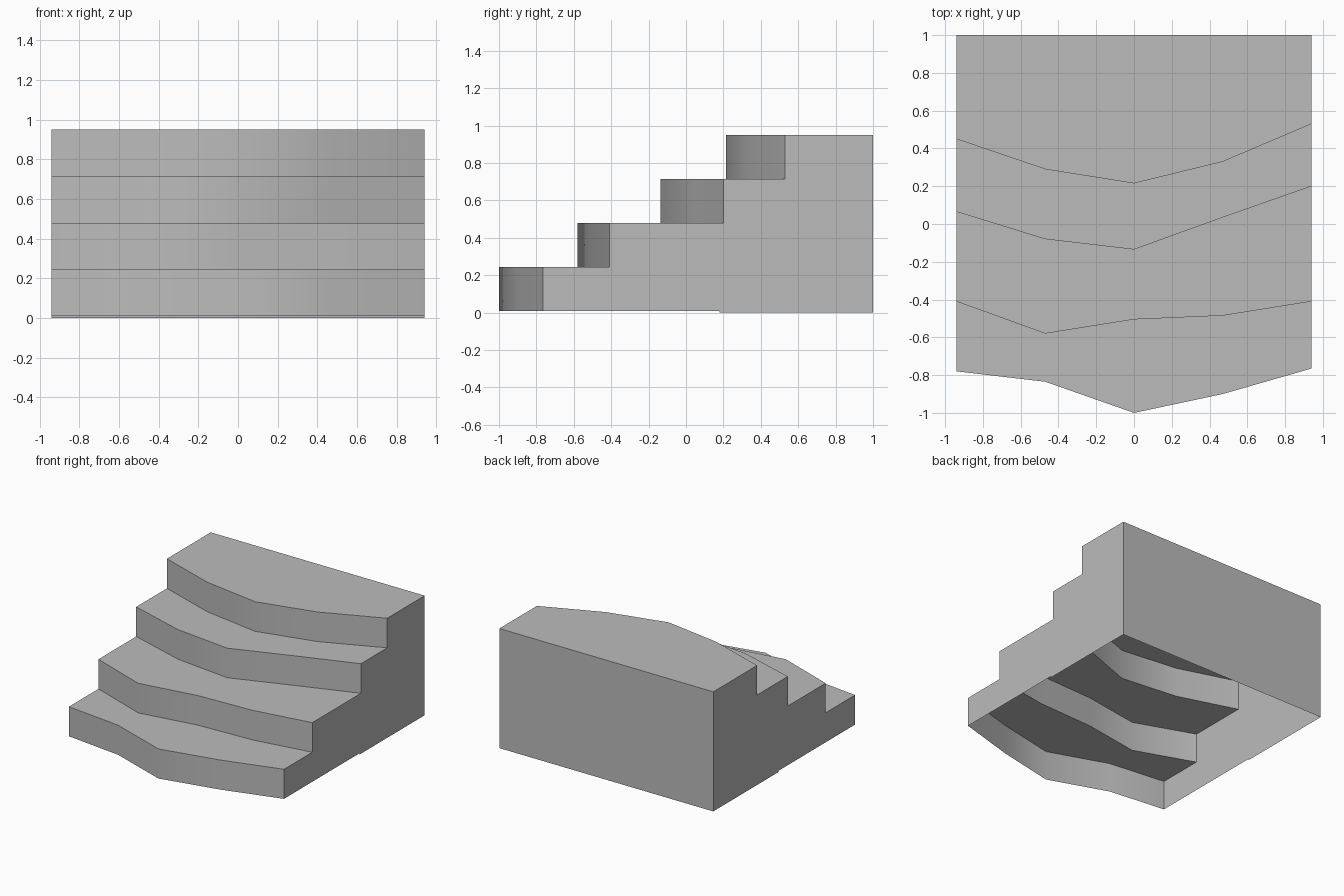
import bpy, bmesh, math

if "Cube" in bpy.data.objects:
    bpy.data.objects.remove(bpy.data.objects["Cube"])

stone = bpy.data.materials.new("plain grey")
stone.use_nodes = True
grey = (0.5, 0.5, 0.5, 1)
stone.diffuse_color = grey
stone.node_tree.nodes["Principled BSDF"].inputs["Base Color"].default_value = grey

HALF, BACK, BASE, RISE = 0.94, 1.0, 0.01, 0.235
XS = [HALF * (i / 2 - 1) for i in range(5)]
# Wavy front edge of each step, from right to left
FRONTS = [
    (-0.78, -0.835, -1.0, -0.90, -0.765),
    (-0.41, -0.58, -0.505, -0.485, -0.41),
    (0.065, -0.08, -0.135, 0.035, 0.20),
    (0.45, 0.29, 0.215, 0.33, 0.53),
]


def make(name, rows, flat_faces=()):
    """Sheet through rows of points, plus separate flat outlines."""
    bm = bmesh.new()
    grid = [[bm.verts.new(p) for p in row] for row in rows]
    for a, b in zip(grid, grid[1:]):
        for i in range(len(a) - 1):
            bm.faces.new((a[i], a[i + 1], b[i + 1], b[i]))
    for outline in flat_faces:
        bm.faces.new([bm.verts.new(p) for p in outline])
    me = bpy.data.meshes.new(name)
    bm.to_mesh(me)
    bm.free()
    me.materials.append(stone)
    ob = bpy.data.objects.new(name, me)
    bpy.context.collection.objects.link(ob)
    bpy.ops.object.select_all(action='DESELECT')
    ob.select_set(True)
    bpy.context.view_layer.objects.active = ob
    bpy.ops.object.shade_smooth_by_angle(angle=math.radians(40))
    return ob


def row(ys, z):
    return [(x, y, z) for x, y in zip(XS, ys)]


# Risers and treads as one folded sheet, open underneath
rows = []
for i, ys in enumerate(FRONTS):
    rows += [row(ys, BASE + i * RISE), row(ys, BASE + (i + 1) * RISE)]
TOP = BASE + len(FRONTS) * RISE
rows.append(row([BACK] * 5, TOP))
make("steps", rows)

# Back wall
make("back_wall", [[(-HALF, BACK, TOP), (HALF, BACK, TOP)],
                   [(-HALF, BACK, 0), (HALF, BACK, 0)]])

# Stepped side walls, with the rear part reaching the ground
for name, x, end in (("right_wall", -HALF, 0), ("left_wall", HALF, -1)):
    outline = []
    for i, ys in enumerate(FRONTS):
        outline += [(x, ys[end], BASE + i * RISE), (x, ys[end], BASE + (i + 1) * RISE)]
    outline += [(x, BACK, TOP), (x, BACK, 0), (x, 0.18, 0), (x, 0.18, BASE)]
    if x > 0:
        outline.reverse()
    make(name, [], [outline])
